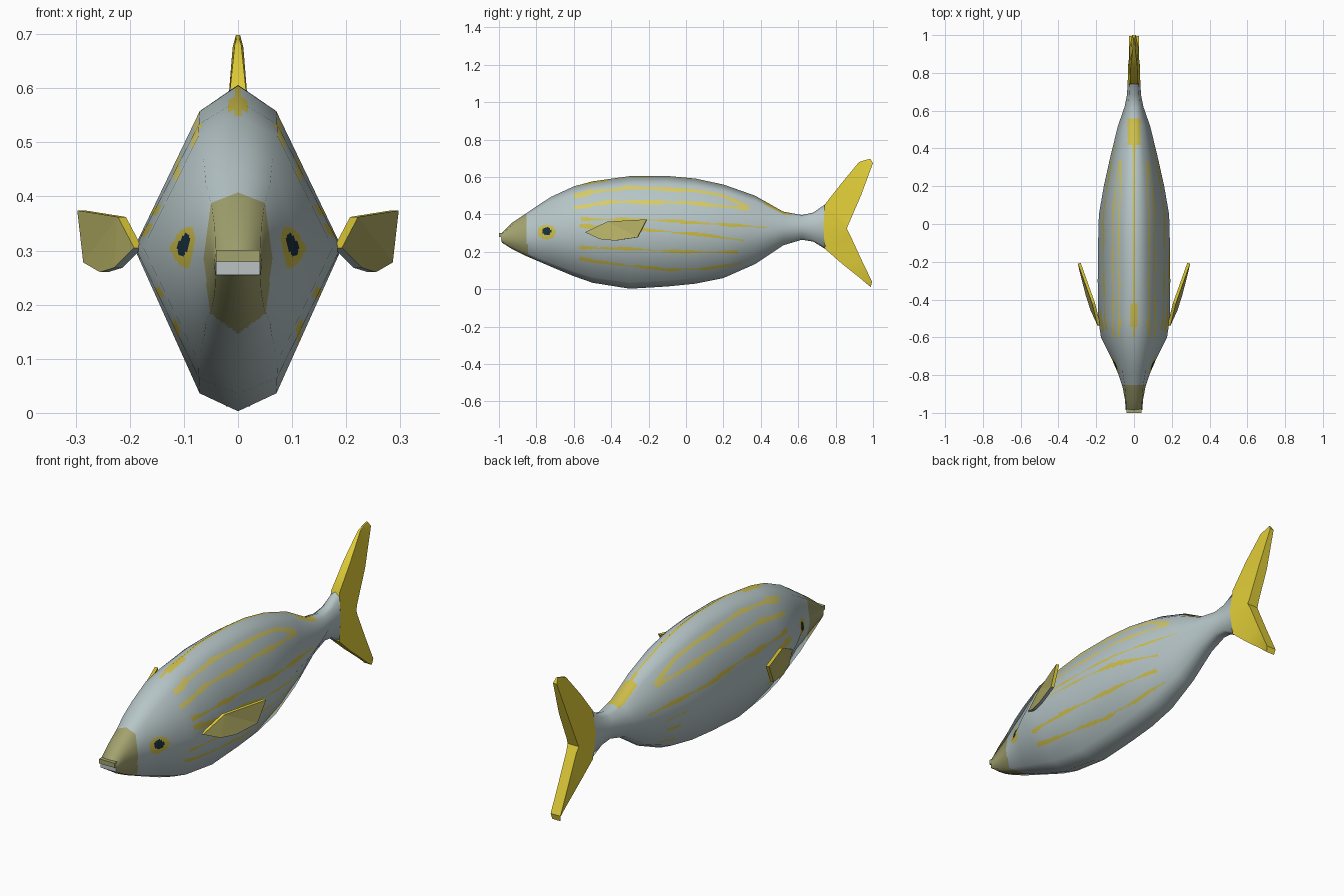
import bpy, bmesh, math
from mathutils import Vector

if "Cube" in bpy.data.objects:
    bpy.data.objects.remove(bpy.data.objects["Cube"])


def material(name, r, g, b):
    m = bpy.data.materials.new(name)
    m.diffuse_color = (r, g, b, 1)
    m.use_nodes = True
    m.node_tree.nodes["Principled BSDF"].inputs["Base Color"].default_value = m.diffuse_color
    return m


GREY = material("silver_grey", 0.47, 0.56, 0.57)
YELLOW = material("fin_yellow", 0.76, 0.62, 0.04)
PALE_STRIPE = material("pale_stripe_yellow", 0.68, 0.60, 0.14)
STRIPE = material("stripe_yellow", 0.62, 0.52, 0.07)
OLIVE = material("snout_olive", 0.36, 0.36, 0.16)
FIN = material("fin_olive", 0.46, 0.43, 0.13)
DARK = material("eye_dark", 0.01, 0.03, 0.05)
PALE = material("mouth_pale", 0.50, 0.54, 0.55)


def make_object(name, verts, faces, mats, angle=None):
    me = bpy.data.meshes.new(name)
    me.from_pydata(verts, [], faces)
    for m in mats:
        me.materials.append(m)
    ob = bpy.data.objects.new(name, me)
    bpy.context.collection.objects.link(ob)
    bm = bmesh.new()
    bm.from_mesh(me)
    bmesh.ops.recalc_face_normals(bm, faces=bm.faces)
    bm.to_mesh(me)
    bm.free()
    if angle:
        bpy.ops.object.select_all(action='DESELECT')
        bpy.context.view_layer.objects.active = ob
        ob.select_set(True)
        bpy.ops.object.shade_smooth_by_angle(angle=math.radians(angle))
    return ob


def box(name, lo, hi, mat):
    v = [(x, y, z) for x in (lo[0], hi[0]) for y in (lo[1], hi[1]) for z in (lo[2], hi[2])]
    f = [(0, 1, 3, 2), (4, 6, 7, 5), (0, 4, 5, 1), (2, 3, 7, 6), (0, 2, 6, 4), (1, 5, 7, 3)]
    return make_object(name, v, f, [mat])


def loft_faces(rows, n):
    return [(i * n + j, i * n + (j + 1) % n, (i + 1) * n + (j + 1) % n, (i + 1) * n + j)
            for i in range(rows - 1) for j in range(n)]


# Body cross-sections: y, top, bottom, widest height, half width, shoulder ratio
SECTIONS = [
    (-.985, .300, .250, .275, .044, .95), (-.93, .355, .215, .28, .048, .9),
    (-.86, .402, .180, .285, .061, .8), (-.79, .450, .150, .29, .085, .7),
    (-.72, .495, .120, .30, .115, .55), (-.60, .550, .070, .305, .175, .42),
    (-.50, .577, .035, .305, .190, .38), (-.30, .605, .003, .305, .192, .37),
    (-.10, .606, .015, .305, .190, .37), (.05, .592, .030, .305, .186, .37),
    (.20, .560, .060, .305, .160, .39), (.37, .500, .135, .31, .122, .40),
    (.52, .415, .235, .325, .085, .45), (.62, .397, .265, .33, .050, .6),
    (.68, .410, .255, .33, .038, .7), (.745, .455, .215, .335, .033, .7)]


def ring(y, zt, zb, zm, w, k):
    up, lo = zm + .84 * (zt - zm), zm + .89 * (zb - zm)
    return [Vector(p) for p in ((0, y, zt), (k * w, y, up), (w, y, zm), (k * w, y, lo),
                                (0, y, zb), (-k * w, y, lo), (-w, y, zm), (-k * w, y, up))]


coarse = [ring(*s) for s in SECTIONS]
# smooth normals of the coarse eight-sided loft
bm = bmesh.new()
bv = [bm.verts.new(p) for r in coarse for p in r]
for f in loft_faces(len(coarse), 8):
    bm.faces.new([bv[i] for i in f])
bm.normal_update()
cnorm = [[bv[i * 8 + j].normal.copy() for j in range(8)] for i in range(len(coarse))]
bm.free()

# fine grid over the same facets, so markings can be coloured per face
CUTS = [12, 44, 44, 12, 12, 44, 44, 12]


def refine(r):
    return [r[j].lerp(r[(j + 1) % 8], t / CUTS[j]) for j in range(8) for t in range(CUTS[j])]


def refine_rows(grid):
    out = []
    for i in range(len(grid) - 1):
        a, b = refine(grid[i]), refine(grid[i + 1])
        n = math.ceil((SECTIONS[i + 1][0] - SECTIONS[i][0]) / .008)
        out += [[p.lerp(q, t / n) for p, q in zip(a, b)] for t in range(n)]
    return out + [refine(grid[-1])]


rows, norms = refine_rows(coarse), refine_rows(cnorm)
N = sum(CUTS)

# side stripes: half width, colour slot, marks both sides in full, (y, z) path
STRIPES = [
    (.009, 4, True, [(-.60, .497), (-.5, .521), (-.3, .544), (.05, .528), (.2, .50), (.34, .435)]),
    (.009, 4, True, [(-.60, .435), (-.40, .468), (0, .465), (.33, .43)]),
    (.006, 1, True, [(-.56, .375), (-.2, .372), (0, .36), (.43, .33)]),
    (.006, 1, False, [(-.57, .34), (-.25, .32), (.1, .29), (.31, .26)]),
    (.006, 1, False, [(-.57, .225), (-.3, .215), (0, .20), (.28, .20)]),
    (.006, 1, False, [(-.57, .165), (-.46, .145), (-.1, .105), (.1, .11), (.30, .14)])]


def stripe_slot(x, y, z):
    for half, slot, full, path in STRIPES:
        if x < 0 and not full and -.45 < y < .2:   # left side keeps only the ends
            continue
        for (y0, z0), (y1, z1) in zip(path, path[1:]):
            if y0 <= y < y1:
                t = (y - y0) / (y1 - y0)
                wide = half + .003 * math.sin(y * 23 + z0 * 40) + (.003 if y < -.5 else 0)
                if abs(z - z0 - t * (z1 - z0)) < wide:
                    return slot
    return 0


def paint(c):
    x, y, z = abs(c.x), c.y, c.z
    chin = .07 * max(0, 1 - x / .06) if z < .25 else 0
    if y < -.85 + chin:
        return 2
    if math.hypot(y + .745, z - .31) < .022:
        return 3
    if math.hypot((y + .745) / 1.2, z - .306) < .039:
        return 1
    spine = .034 if y > .42 else .016 if -.55 < y < -.42 else .006
    if z > .33 and -.6 < y < .56 and x < spine:
        return 1
    return stripe_slot(c.x, y, z)


verts = [p for r in rows for p in r]
faces = loft_faces(len(rows), N) + [tuple(reversed(range(N)))]
body = make_object("body", verts, faces, [GREY, STRIPE, OLIVE, DARK, PALE_STRIPE])
for p in body.data.polygons:
    p.use_smooth = True
    p.material_index = paint(p.center)
body.data.normals_split_custom_set_from_vertices([n.normalized() for r in norms for n in r])

# Mouth: upper lip over a pale gap
box("upper_lip", (-.041, -1, .279), (.041, -.95, .301), OLIVE)
box("mouth_gap", (-.041, -.989, .255), (.041, -.982, .279), PALE)

# Forked tail: rows of (lead y, z, half width, trail y, z, half width)
TAIL = [(.955, .690, .003, .985, .698, .004), (.925, .680, .006, 1.0, .675, .010),
        (.83, .565, .018, .935, .50, .024), (.742, .453, .022, .870, .35, .027),
        (.735, .335, .034, .860, .325, .030), (.742, .217, .022, .875, .295, .026),
        (.83, .140, .016, .935, .165, .026), (.93, .060, .012, .995, .04, .026),
        (.975, .022, .010, .988, .012, .022)]
tv = []
for ly, lz, lw, ty, tz, tw in TAIL:
    tv += [(-lw, ly, lz), (lw, ly, lz), (tw, ty, tz), (-tw, ty, tz)]
m = len(tv)
make_object("tail_fin", tv, loft_faces(len(TAIL), 4) + [(0, 1, 2, 3), (m - 4, m - 3, m - 2, m - 1)],
            [YELLOW], 35)

# Pectoral fins: olive blade, yellow upper and rear rim, grey lower rim, mirrored
OUTLINE = [(.192, -.54, .305), (.222, -.42, .362), (.297, -.21, .374),
           (.286, -.26, .278), (.255, -.38, .26), (.229, -.46, .268)]
fv = OUTLINE + [(x - .015, y + .004, z) for x, y, z in OUTLINE]
BLADE = [(0, 1, 5), (1, 4, 5), (1, 3, 4), (1, 2, 3)]
ff = BLADE + [tuple(i + 6 for i in reversed(f)) for f in BLADE]
ff += [(i, (i + 1) % 6, (i + 1) % 6 + 6, i + 6) for i in range(6)]
fin = make_object("pectoral_fins", fv, ff, [FIN, YELLOW, GREY])
for i, p in enumerate(fin.data.polygons):
    p.material_index = 0 if i < 8 else 1 if i < 11 else 2
fin.modifiers.new("other_side", 'MIRROR').use_axis = (True, False, False)
